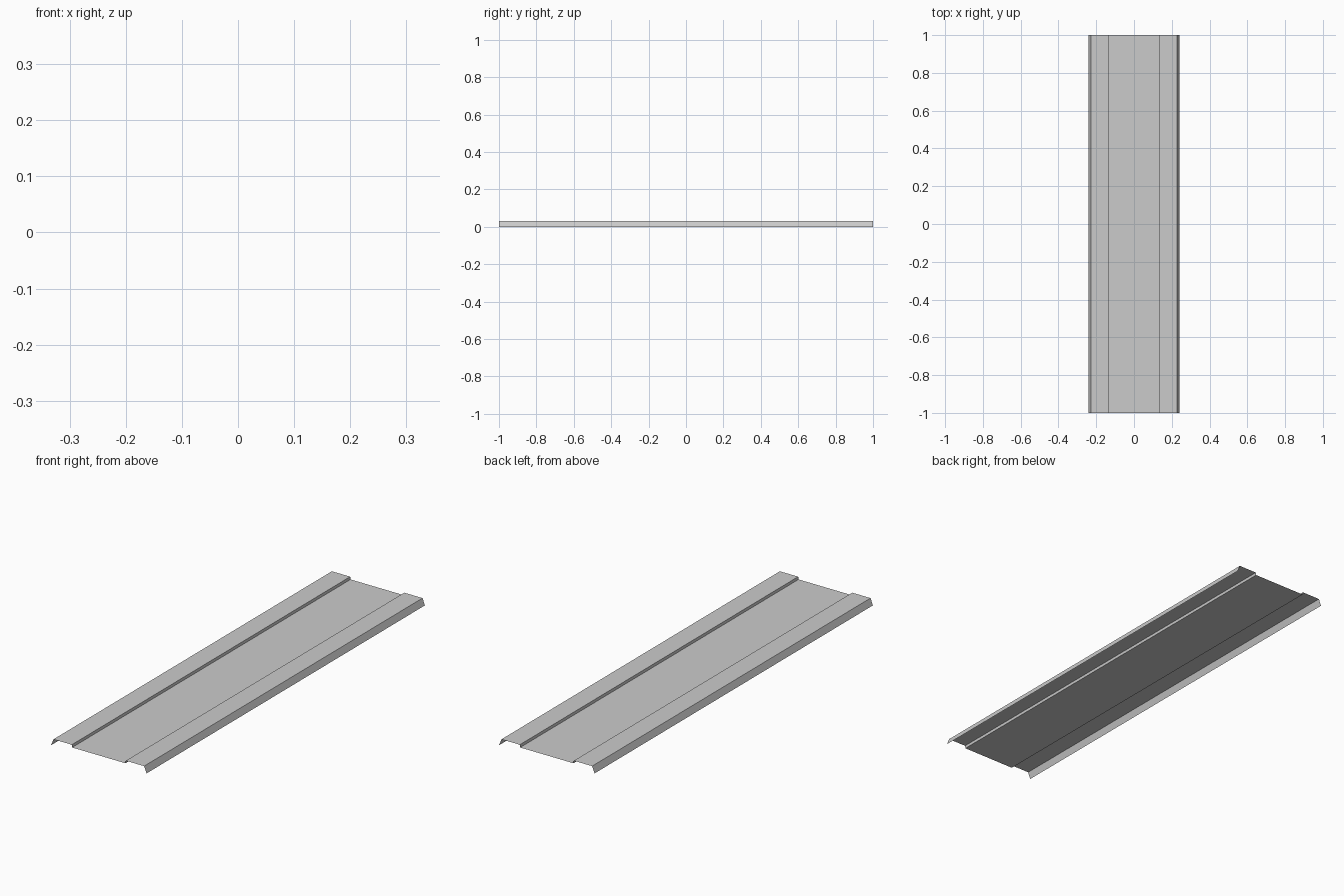
import bpy
import bmesh

if "Cube" in bpy.data.objects:
    bpy.data.objects.remove(bpy.data.objects["Cube"])

# Half cross-section of the folded sheet (x, z), from the channel to the outer lip
half = [(0.134, 0.018), (0.136, 0.03), (0.228, 0.03), (0.24, 0.0)]
profile = [(-x, z) for x, z in reversed(half)] + half

# Open, single-thickness sheet: sweep the profile along y
bm = bmesh.new()
front = [bm.verts.new((x, -1, z)) for x, z in profile]
back = [bm.verts.new((x, 1, z)) for x, z in profile]
for i in range(len(profile) - 1):
    bm.faces.new((front[i], front[i + 1], back[i + 1], back[i]))

mesh = bpy.data.meshes.new("folded_panel")
bm.to_mesh(mesh)
bm.free()
panel = bpy.data.objects.new("folded_panel", mesh)
bpy.context.collection.objects.link(panel)
